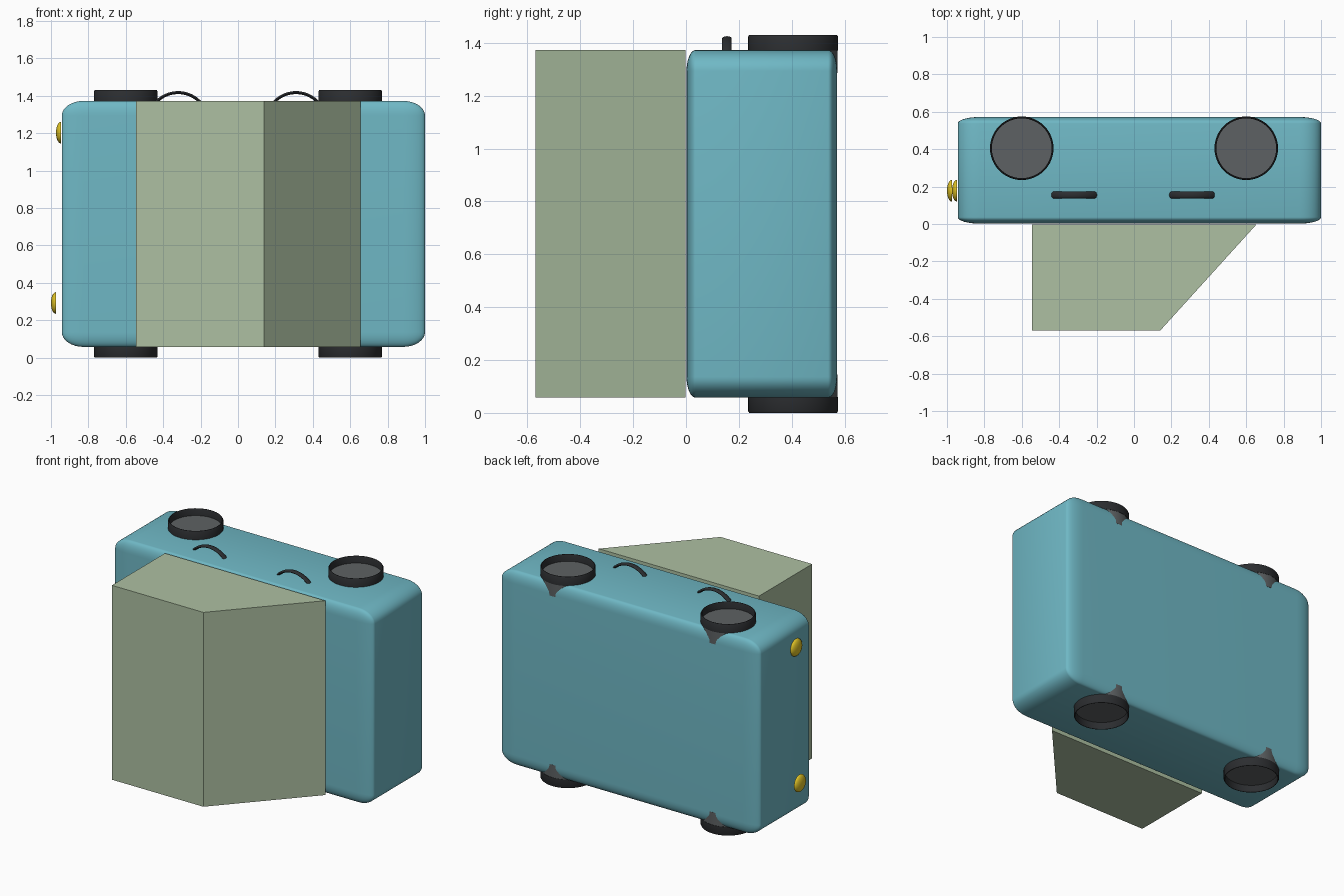
import bpy, bmesh, math
from mathutils import Matrix, Vector

if "Cube" in bpy.data.objects:
    bpy.data.objects.remove(bpy.data.objects["Cube"])

ZC = 0.715  # mirror plane of the toy car, which lies on its side


def material(name, rgb):
    m = bpy.data.materials.new(name)
    m.diffuse_color = (*rgb, 1)
    m.use_nodes = True
    m.node_tree.nodes["Principled BSDF"].inputs["Base Color"].default_value = m.diffuse_color
    return m


TEAL = material("teal", (0.16, 0.48, 0.56))
SAGE = material("sage", (0.42, 0.53, 0.36))
BLACK = material("black", (0.025, 0.027, 0.03))
GREY = material("grey", (0.11, 0.12, 0.125))
YELLOW = material("yellow", (0.75, 0.55, 0.02))


def finish(name, bm, mat, smooth=True):
    bmesh.ops.recalc_face_normals(bm, faces=bm.faces)
    me = bpy.data.meshes.new(name)
    bm.to_mesh(me)
    bm.free()
    me.materials.append(mat)
    ob = bpy.data.objects.new(name, me)
    bpy.context.collection.objects.link(ob)
    if smooth:
        bpy.ops.object.select_all(action='DESELECT')
        ob.select_set(True)
        bpy.context.view_layer.objects.active = ob
        bpy.ops.object.shade_smooth_by_angle(angle=math.radians(35))
    return ob


def lathe(name, profile, mat, matrix, closed=False, steps=48):
    # Spin a (radius, height) profile round z, then place it
    bm = bmesh.new()
    vs = [bm.verts.new((r, 0, z)) for r, z in profile]
    es = [bm.edges.new(p) for p in zip(vs, vs[1:])]
    if closed:
        es.append(bm.edges.new((vs[-1], vs[0])))
    bmesh.ops.spin(bm, geom=vs + es, cent=(0, 0, 0), axis=(0, 0, 1),
                   angle=2 * math.pi, steps=steps)
    bmesh.ops.remove_doubles(bm, verts=bm.verts, dist=1e-5)
    bmesh.ops.transform(bm, matrix=matrix, verts=bm.verts)
    return finish(name, bm, mat)


# Body: unit cube bevelled, then stretched so the rounding stretches too
bm = bmesh.new()
bmesh.ops.create_cube(bm, size=1)
bmesh.ops.bevel(bm, geom=bm.edges[:], offset=0.06, segments=8,
                profile=0.5, affect='EDGES')
bmesh.ops.scale(bm, vec=(1.942, 0.57, 1.315), verts=bm.verts)
bmesh.ops.translate(bm, vec=(0.029, 0.287, ZC), verts=bm.verts)
finish("body", bm, TEAL)

# Cabin: extruded outline with a sloping windscreen
bm = bmesh.new()
outline = [(-0.545, -0.002), (-0.545, -0.57), (0.14, -0.57), (0.655, -0.002)]
face = bm.faces.new([bm.verts.new((x, y, 0.058)) for x, y in outline])
ext = bmesh.ops.extrude_face_region(bm, geom=[face])
bmesh.ops.translate(bm, vec=(0, 0, 1.315),
                    verts=[v for v in ext['geom'] if isinstance(v, bmesh.types.BMVert)])
finish("cabin", bm, SAGE, smooth=False)

# Wheels: thin tyre rim with a recessed hub sunk into the body
tyre = [(0.160, 0.655), (0.160, 0.708), (0.163, 0.715), (0.166, 0.715),
        (0.170, 0.708), (0.170, 0.655)]
hub = [(0, 0.570), (0.1685, 0.570), (0.1685, 0.668), (0, 0.668)]
for side, sz in (("upper", 1), ("lower", -1)):
    for end, x in (("rear", -0.6), ("front", 0.6)):
        place = Matrix.Translation((x, 0.405, ZC)) @ Matrix.Diagonal((1, 1, sz, 1))
        lathe(f"{side}_{end}_tyre", tyre, BLACK, place, closed=True)
        lathe(f"{side}_{end}_hub", hub, GREY, place)

# Door handles: flat-section arches on the upper side
R = 0.16
for name, cx in (("rear_handle", -0.32), ("front_handle", 0.31)):
    bm = bmesh.new()
    rings = []
    for i in range(25):
        a = math.radians(38 + 104 * i / 24)
        out = Vector((math.cos(a), 0, math.sin(a)))
        centre = Vector((cx, 0.155, 1.417 - R)) + out * R
        ring = []
        for j in range(12):
            b = 2 * math.pi * j / 12
            ring.append(bm.verts.new(centre + out * 0.008 * math.cos(b)
                                     + Vector((0, 0.018 * math.sin(b), 0))))
        rings.append(ring)
    for r0, r1 in zip(rings, rings[1:]):
        for j in range(12):
            k = (j + 1) % 12
            bm.faces.new((r0[j], r0[k], r1[k], r1[j]))
    for ring in (rings[0], rings[-1]):
        bm.faces.new(ring)
    finish(name, bm, BLACK)

# Tail lights: shallow domes facing -x
dome = [(0.058 * math.cos(t * math.pi / 16), 0.026 * math.sin(t * math.pi / 16))
        for t in range(9)]
dome = [(0, 0)] + dome[:-1] + [(0, 0.026)]
for name, x, z in (("upper_light", -0.947, 1.203), ("lower_light", -0.974, 0.292)):
    lathe(name, dome, YELLOW, Matrix.Translation((x, 0.178, z))
          @ Matrix.Rotation(-math.pi / 2, 4, 'Y'), steps=32)
